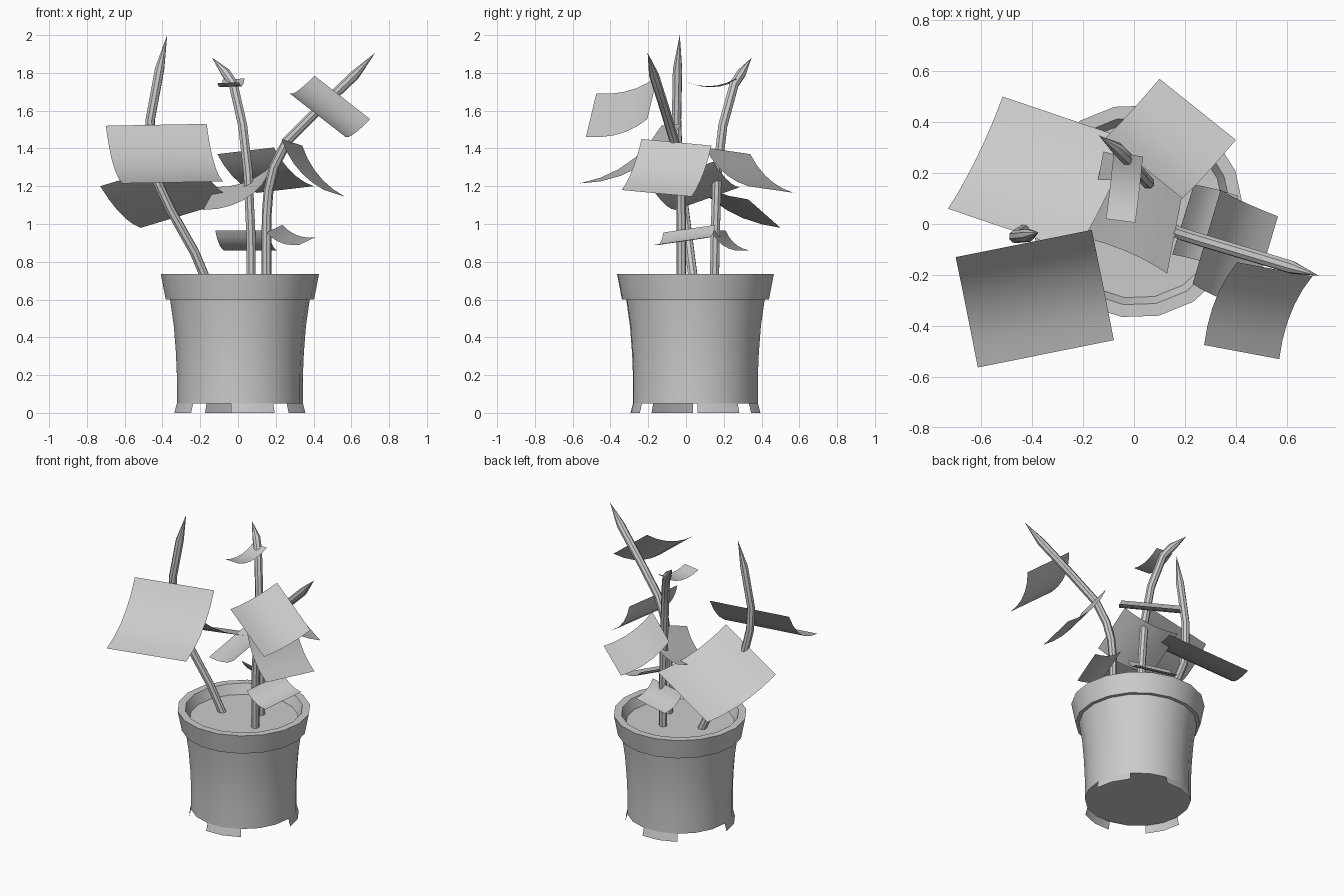
import bpy, bmesh
from math import cos, sin, radians
from mathutils import Vector

if "Cube" in bpy.data.objects:
    bpy.data.objects.remove(bpy.data.objects["Cube"])

CX, CY, SIDES, PHASE = 0.01, 0.05, 18, 2


def finish(name, bm, smooth=True):
    me = bpy.data.meshes.new(name)
    bm.to_mesh(me)
    bm.free()
    ob = bpy.data.objects.new(name, me)
    bpy.context.collection.objects.link(ob)
    bpy.ops.object.select_all(action='DESELECT')
    ob.select_set(True)
    bpy.context.view_layer.objects.active = ob
    if smooth:
        bpy.ops.object.shade_smooth_by_angle(angle=radians(35))
    return ob


def ring_point(r, z, deg):
    a = radians(deg)
    return (CX + r * cos(a), CY + r * sin(a), z)


# Pot: flared body, rim, inner wall and soil in one lathed profile
profile = [(.334, .05), (.334, .2), (.339, .32), (.35, .46), (.37, .6),
           (.393, .6), (.419, .735), (.37, .735), (.342, .67)]
bm = bmesh.new()
step = 360 / SIDES
rings = [[bm.verts.new(ring_point(r, z, PHASE + i * step)) for i in range(SIDES)]
         for r, z in profile]
for lo, hi in zip(rings, rings[1:]):
    for i in range(SIDES):
        j = (i + 1) % SIDES
        bm.faces.new((lo[i], lo[j], hi[j], hi[i]))
bm.faces.new(rings[0][::-1])
bm.faces.new(rings[-1])
finish("pot", bm)

# Feet: thin curved tabs, two pot segments wide
for n, start in enumerate((-98, 2, 82, 182)):
    bm = bmesh.new()
    lo, hi = ([bm.verts.new(ring_point(r, z, start + i * step)) for i in range(3)]
              for r, z in ((.347, 0), (.334, .05)))
    for i in range(2):
        bm.faces.new((lo[i], lo[i + 1], hi[i + 1], hi[i]))
    finish(f"pot_foot_{n + 1}", bm)

# Stems: bent tubes ending in a point
stems = {
    "left_stem": [(-.15, .045, .66), (-.23, .02, .85), (-.36, -.01, 1.08), (-.425, -.025, 1.22),
                  (-.46, -.045, 1.4), (-.465, -.05, 1.55), (-.415, -.045, 1.82), (-.375, -.033, 2.0)],
    "middle_stem": [(.07, .15, .66), (.068, .155, .95), (.053, .165, 1.27), (.025, .195, 1.52),
                    (-.025, .255, 1.74), (-.065, .295, 1.8), (-.137, .347, 1.88)],
    "right_stem": [(.15, -.025, .66), (.152, -.025, 1.05), (.162, -.028, 1.18), (.19, -.04, 1.3),
                   (.26, -.062, 1.44), (.42, -.11, 1.6), (.62, -.17, 1.79), (.725, -.203, 1.905)],
}
for name, pts in stems.items():
    cu = bpy.data.curves.new(name, 'CURVE')
    cu.dimensions = '3D'
    cu.bevel_depth = .026
    cu.bevel_resolution = 2
    sp = cu.splines.new('POLY')
    sp.points.add(len(pts) - 1)
    for i, p in enumerate(pts):
        sp.points[i].co = (*p, 1)
        sp.points[i].radius = .01 if i == len(pts) - 1 else 1
    ob = bpy.data.objects.new(name, cu)
    bpy.context.collection.objects.link(ob)
    bpy.ops.object.select_all(action='DESELECT')
    ob.select_set(True)
    bpy.context.view_layer.objects.active = ob
    bpy.ops.object.convert(target='MESH')
    bpy.ops.object.shade_smooth_by_angle(angle=radians(40))


def leaf(name, u0, u1, l0, sag, segs=5):
    """Sheet from stem-side edge u0-u1 to drooping edge at l0, dished by sag."""
    u0, u1, l0 = Vector(u0), Vector(u1), Vector(l0)
    w, d = u1 - u0, l0 - u0
    nrm = w.cross(d).normalized()
    if nrm.z < 0:
        nrm = -nrm
    bm = bmesh.new()
    rows = []
    for i in range(segs + 1):
        t = i / segs
        p = u0 + d * t - nrm * sag * 4 * t * (1 - t)
        rows.append((bm.verts.new(p), bm.verts.new(p + w)))
    for a, b in zip(rows, rows[1:]):
        bm.faces.new((a[0], a[1], b[1], b[0]))
    finish(name, bm)


# Leaves: dished square sheets
leaf("front_left_leaf", (-.70, -.13, 1.52), (-.166, -.023, 1.53), (-.613, -.563, 1.215), .06)
leaf("back_left_leaf", (-.73, .06, 1.2), (-.23, -.11, 1.35), (-.515, .50, .98), .045)
leaf("upper_right_leaf", (.405, -.15, 1.785), (.70, -.205, 1.555), (.275, -.475, 1.69), .04)
leaf("middle_right_leaf", (.23, -.235, 1.45), (.34, .135, 1.415), (.455, -.34, 1.18), .035)
leaf("back_right_leaf", (-.11, .34, 1.37), (.19, .10, 1.405), (.10, .57, 1.165), .035)
leaf("centre_leaf", (.195, .145, 1.33), (.13, -.195, 1.21), (-.12, .285, 1.195), .04)
leaf("top_leaf", (-.08, .28, 1.765), (.035, .265, 1.77), (-.11, .02, 1.745), .03)
leaf("low_right_leaf", (.235, .155, .995), (.15, -.12, .955), (.41, .11, .93), .025)
leaf("low_back_leaf", (-.12, .21, .965), (.16, .135, .965), (-.075, .335, .86), .022)
